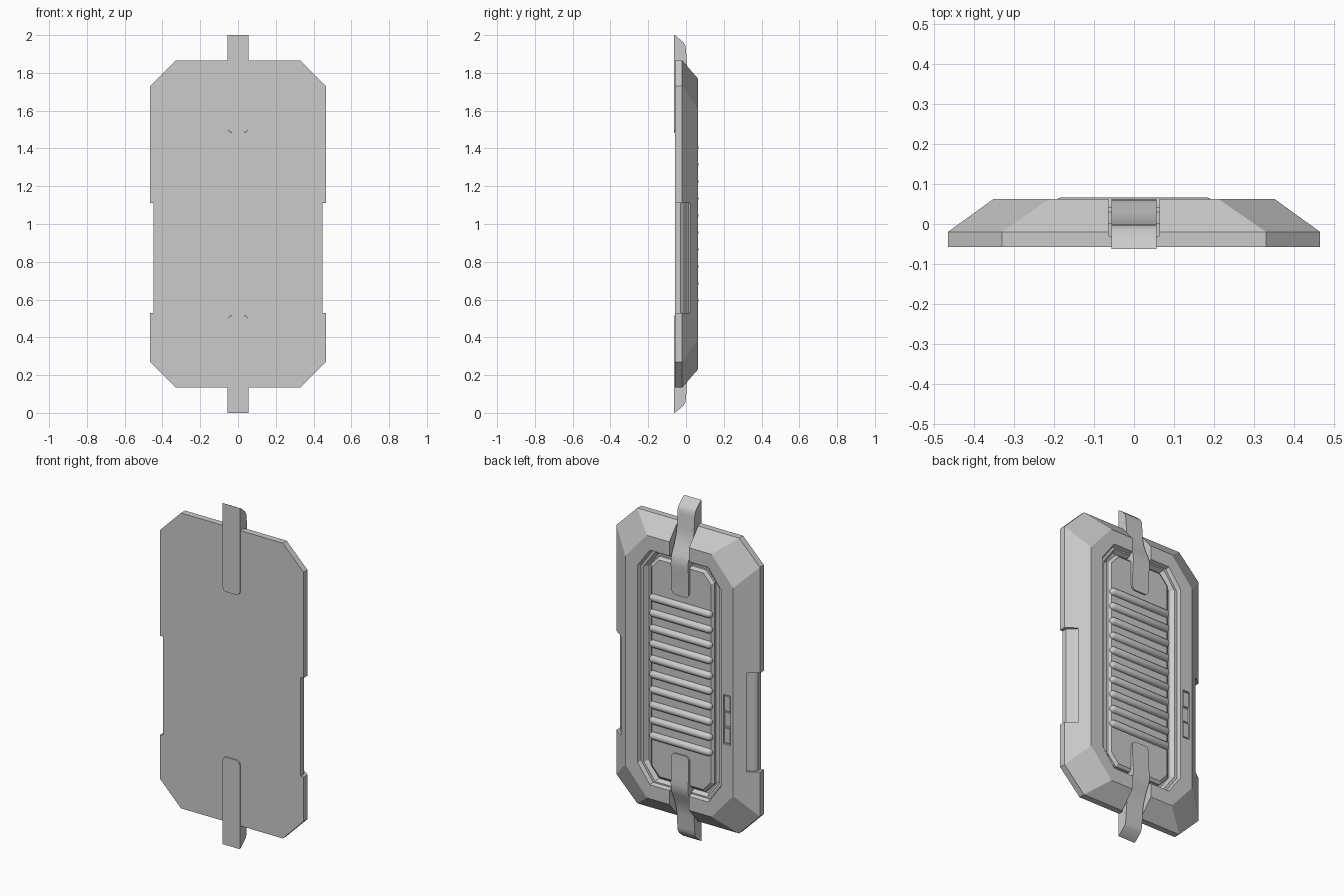
import bpy, bmesh, math
from mathutils import Matrix

if "Cube" in bpy.data.objects:
    bpy.data.objects.remove(bpy.data.objects["Cube"])


def finish(name, bm, smooth=False, hide=False):
    bmesh.ops.recalc_face_normals(bm, faces=bm.faces)
    me = bpy.data.meshes.new(name)
    bm.to_mesh(me)
    bm.free()
    ob = bpy.data.objects.new(name, me)
    bpy.context.collection.objects.link(ob)
    if hide:
        ob.hide_render = True
        ob.hide_viewport = False
        ob.display_type = 'WIRE'
    if smooth:
        bpy.ops.object.select_all(action='DESELECT')
        ob.select_set(True)
        bpy.context.view_layer.objects.active = ob
        bpy.ops.object.shade_smooth_by_angle(angle=math.radians(35))
    return ob


def octagon_stack(name, rings):
    """Closed solid through octagons (half width, half height, cut x, cut z, y)."""
    bm = bmesh.new()
    loops = []
    for w, h, a, b, y in rings:
        pts = [(w, h - b), (w - a, h), (a - w, h), (-w, h - b),
               (-w, b - h), (a - w, -h), (w - a, -h), (w, b - h)]
        loops.append([bm.verts.new((x, y, 1 + z)) for x, z in pts])
    for p, q in zip(loops, loops[1:]):
        for i in range(8):
            j = (i + 1) % 8
            bm.faces.new((p[i], p[j], q[j], q[i]))
    bm.faces.new(loops[0])
    bm.faces.new(loops[-1])
    return finish(name, bm)


def prism(name, pts, vec, hide=False, smooth=False, bevel=None):
    """Extrude a flat outline; bevel is an edge test giving the edges to round."""
    bm = bmesh.new()
    f = bm.faces.new([bm.verts.new(p) for p in pts])
    ext = bmesh.ops.extrude_face_region(bm, geom=[f])
    bmesh.ops.translate(bm, vec=vec, verts=[v for v in ext['geom'] if isinstance(v, bmesh.types.BMVert)])
    bmesh.ops.recalc_face_normals(bm, faces=bm.faces)
    if bevel:
        test, width = bevel
        bmesh.ops.bevel(bm, geom=[e for e in bm.edges if test(e)], offset=width,
                        segments=4, profile=0.5, affect='EDGES')
    return finish(name, bm, smooth, hide)


def box(name, x, y, z, hide=False):
    pts = [(x[0], y[0], z[0]), (x[1], y[0], z[0]), (x[1], y[1], z[0]), (x[0], y[1], z[0])]
    return prism(name, pts, (0, 0, z[1] - z[0]), hide)


def cut(ob, cutter):
    m = ob.modifiers.new("cut", 'BOOLEAN')
    m.operation = 'DIFFERENCE'
    m.solver = 'EXACT'
    m.object = cutter


# Body shell with bevelled edge and stepped window recess
body = octagon_stack("body", [
    (.465, .866, .135, .135, -.057), (.465, .866, .135, .135, -.02),
    (.35, .77, .14, .16, .063), (.27, .688, .08, .11, .063),
    (.262, .68, .078, .107, .042), (.245, .672, .074, .1, .042),
    (.228, .66, .066, .09, .018)])

# Raised inner plate with chamfered edge
octagon_stack("inner_plate", [
    (.207, .65, .055, .06, .0), (.207, .65, .055, .06, .03), (.192, .635, .05, .055, .043)])

# Grip recesses in both long sides
for s, side in ((1, "right"), (-1, "left")):
    outline = [(.447, -.1), (.447, -.028), (.438, -.016), (.408, .005), (.4, .013),
               (.4, .022), (.6, .022), (.6, -.1)]
    cut(body, prism(side + "_grip_cutter", [(s * x, y, .53) for x, y in outline], (0, 0, .58), True))

# Straps at top and bottom, each in its own notch
profile = [(-.063, 2.0), (-.05, 1.993), (-.015, 1.963), (-.004, 1.945), (.0, 1.92), (.005, 1.84),
           (.013, 1.795), (.03, 1.745), (.05, 1.705), (.06, 1.675), (.062, 1.64),
           (.057, 1.59), (.054, 1.465), (-.063, 1.485)]
for flip, end in ((False, "top"), (True, "bottom")):
    z_of = (lambda z: 2 - z) if flip else (lambda z: z)
    lo, hi = sorted((z_of(1.64), z_of(1.95)))
    cut(body, box(end + "_notch_cutter", (-.064, .064), (-.03, .12), (lo, hi), True))
    tip = (lambda e, f=z_of: abs(e.verts[0].co.x - e.verts[1].co.x) < 1e-5
           and all(f(v.co.z) < 1.5 for v in e.verts))
    prism(end + "_strap", [(-.056, y, z_of(z)) for y, z in profile], (.112, 0, 0),
          smooth=True, bevel=(tip, .025))

# Small three-part indicator let into one side of the rim
cut(body, box("indicator_cutter", (-.333, -.287), (.05, .1), (.68, .97), True))
for i, (z0, z1, y) in enumerate(((.688, .775, .06), (.785, .865, .056), (.875, .962, .06))):
    box("indicator_%d" % (i + 1), (-.328, -.292), (.045, y), (z0, z1))

# Ten round-ended ribs across the plate
for i in range(10):
    bm = bmesh.new()
    bmesh.ops.create_uvsphere(bm, u_segments=16, v_segments=9, radius=.022,
                              matrix=Matrix.Rotation(math.pi / 2, 4, 'Y'))
    for v in bm.verts:
        v.co.x += math.copysign(.18, v.co.x)
    bmesh.ops.translate(bm, vec=(0, .044, .595 + .09 * i), verts=bm.verts)
    finish("rib_%d" % (i + 1), bm, smooth=True)
